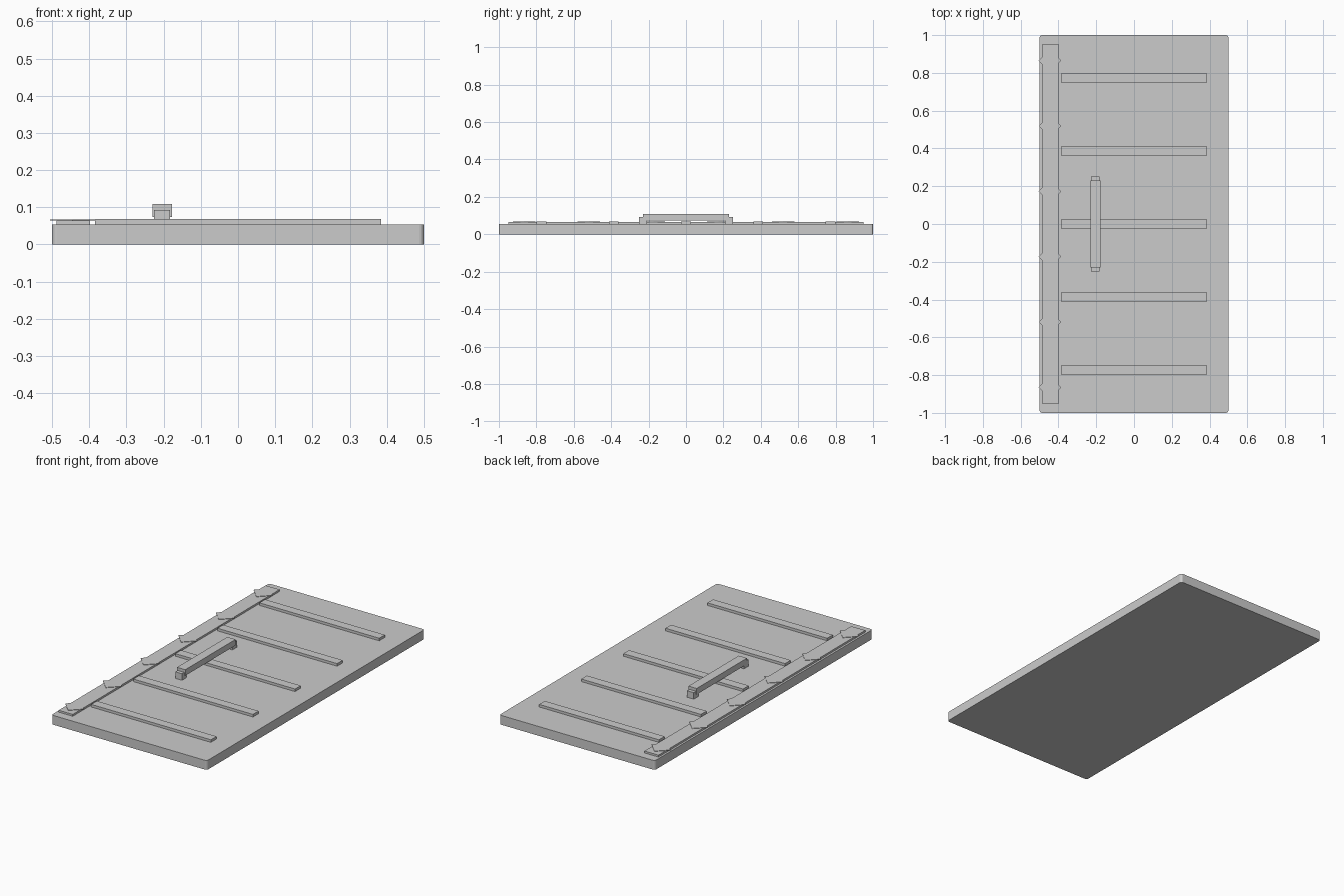
import bpy
from math import pi

if "Cube" in bpy.data.objects:
    bpy.data.objects.remove(bpy.data.objects["Cube"])


def box(name, x, y, z, rot=0.0):
    """Box from (min, max) ranges on each axis, turned about its own z axis."""
    bpy.ops.mesh.primitive_cube_add(
        size=1,
        location=(sum(x) / 2, sum(y) / 2, sum(z) / 2),
        rotation=(0, 0, rot))
    ob = bpy.context.object
    ob.name = name
    ob.scale = (x[1] - x[0], y[1] - y[0], z[1] - z[0])
    bpy.ops.object.transform_apply(location=False, rotation=False, scale=True)
    return ob


def span(centre, size):
    return (centre - size / 2, centre + size / 2)


TOP = 0.054

# Door slab with rounded vertical corners
slab = box("door_slab", (-0.5, 0.5), (-1, 1), (0, TOP))
me = slab.data
weights = me.attributes.new("bevel_weight_edge", 'FLOAT', 'EDGE')
for e in me.edges:
    a, b = (me.vertices[i].co for i in e.vertices)
    weights.data[e.index].value = 1.0 if abs(a.z - b.z) > 0.01 else 0.0
bev = slab.modifiers.new("corner_round", 'BEVEL')
bev.limit_method = 'WEIGHT'
bev.width = 0.013
bev.segments = 3

# Raised cross ribs
for i in range(-2, 3):
    box(f"rib_{i + 3}", (-0.385, 0.385), span(0.3865 * i, 0.052), (TOP, 0.069))

# Edge strip with thin diamond warning markers
box("edge_strip", span(-0.443, 0.09), (-0.95, 0.95), (TOP, 0.065))
for i in range(6):
    box(f"warning_marker_{i + 1}", span(-0.445, 0.085),
        span(0.346 * (i - 2.5), 0.085), (0.065, 0.0675), pi / 4)

# Handle bar on two feet
box("handle_bar", span(-0.204, 0.053), (-0.231, 0.231), (0.074, 0.109))
for side, label in ((-1, "front"), (1, "back")):
    box(f"handle_foot_{label}", span(-0.205, 0.043),
        span(0.231 * side, 0.043), (TOP, 0.092))
